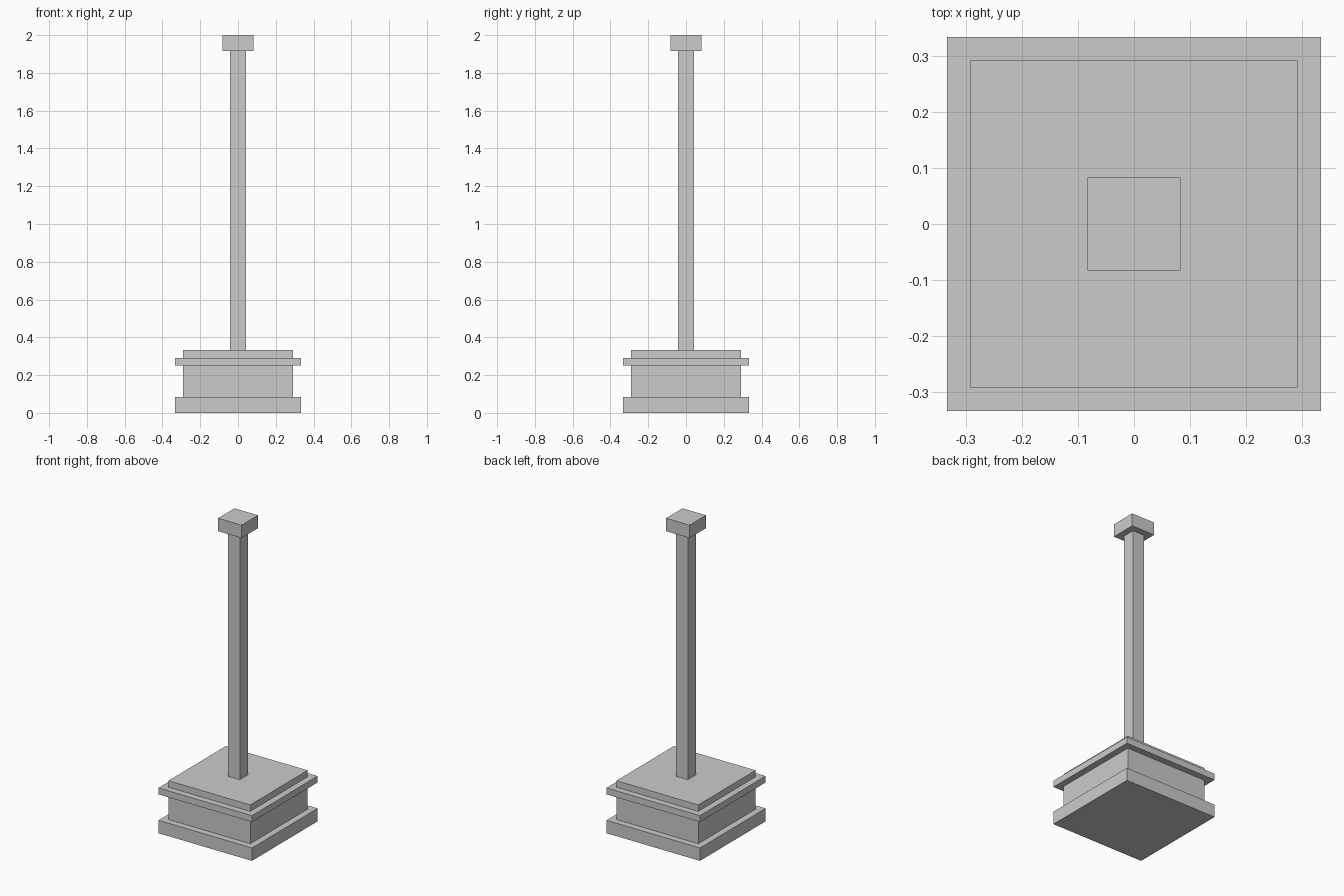
import bpy

if "Cube" in bpy.data.objects:
    bpy.data.objects.remove(bpy.data.objects["Cube"])

U = 1 / 24  # model grid unit


def square_block(name, half, z0, z1):
    """Square block centred on the z axis, sizes in grid units."""
    bpy.ops.mesh.primitive_cube_add(size=1, location=(0, 0, (z0 + z1) / 2 * U))
    ob = bpy.context.object
    ob.name = ob.data.name = name
    ob.scale = (2 * half * U, 2 * half * U, (z1 - z0) * U)
    bpy.ops.object.transform_apply(location=False, rotation=False, scale=True)
    return ob


# Stepped pedestal, then the slender post and its cap
for part in (
    ("plinth", 8, 0, 2),
    ("pedestal_body", 7, 2, 6),
    ("pedestal_trim", 8, 6, 7),
    ("pedestal_top", 7, 7, 8),
    ("post", 1, 8, 46),
    ("post_cap", 2, 46, 48),
):
    square_block(*part)
